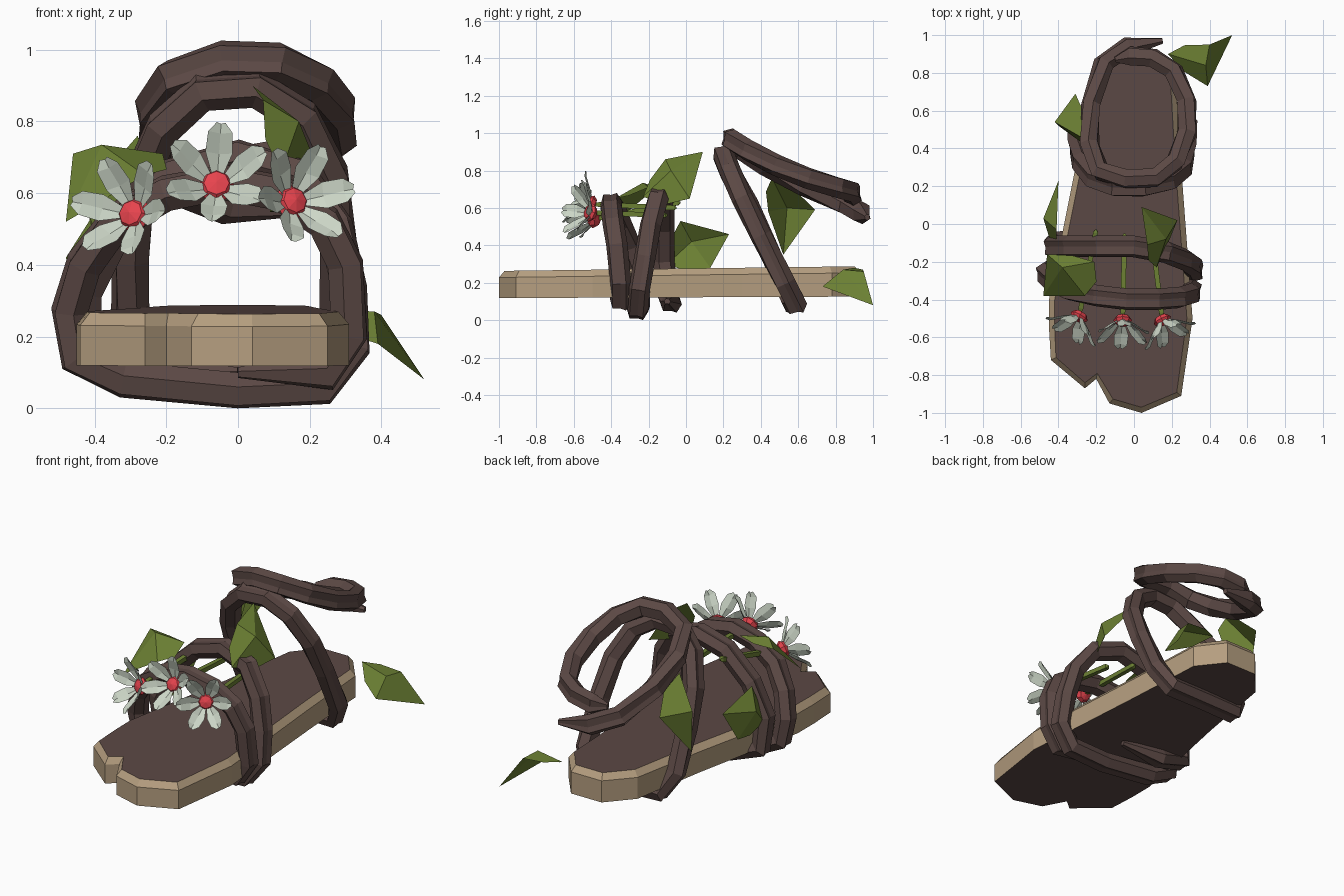
import bpy, bmesh, math
from mathutils import Vector, Matrix

if "Cube" in bpy.data.objects:
    bpy.data.objects.remove(bpy.data.objects["Cube"], do_unlink=True)


def material(name, *srgb):
    rgba = [((c + .055) / 1.055) ** 2.4 for c in srgb] + [1]
    mat = bpy.data.materials.new(name)
    mat.use_nodes = True
    mat.diffuse_color = rgba
    mat.node_tree.nodes["Principled BSDF"].inputs["Base Color"].default_value = rgba
    return mat


bark = material("bark brown", .36, .285, .27)
wood = material("pale wood", .71, .62, .5)
green = material("leaf green", .42, .5, .2)
white = material("petal white", .8, .84, .78)
red = material("flower red", .92, .27, .31)


def finish(bm, name, *mats, fix=True):
    if fix:
        bmesh.ops.recalc_face_normals(bm, faces=bm.faces)
    mesh = bpy.data.meshes.new(name)
    bm.to_mesh(mesh)
    bm.free()
    for mat in mats:
        mesh.materials.append(mat)
    obj = bpy.data.objects.new(name, mesh)
    bpy.context.collection.objects.link(obj)


def sweep(name, path, centre, section, mat, cyclic=False):
    """Sweep a section (outward, sideways) along a path that winds round a centre."""
    bm = bmesh.new()
    pts = [Vector(p) for p in path]
    n = len(pts)
    rings = []
    for i, p in enumerate(pts):
        end = not cyclic and i in (0, n - 1)
        a = pts[i - 1] if cyclic or i else p
        b = pts[(i + 1) % n] if cyclic or i < n - 1 else p
        tangent = (b - a).normalized()
        out = p - centre(p)
        out = (out - tangent * out.dot(tangent)).normalized()
        side = tangent.cross(out)
        size = .3 if end else 1
        rings.append([bm.verts.new(p + (out * u + side * v) * size) for u, v in section])
    m = len(section)
    for i in range(n if cyclic else n - 1):
        r, s = rings[i], rings[(i + 1) % n]
        for j in range(m):
            k = (j + 1) % m
            bm.faces.new((r[j], r[k], s[k], s[j]))
    if not cyclic:
        bm.faces.new(rings[0])
        bm.faces.new(rings[-1])
    finish(bm, name, mat)


# Sole: wooden rim with bark top and underside, notched beside the big toe
outline = [(-.44, -.72), (-.26, -.87), (-.2, -.82), (-.13, -.95), (.04, -1),
           (.25, -.91), (.31, -.5), (.25, .3), (.22, .78), (.1, .93),
           (-.1, .93), (-.23, .78), (-.31, .3), (-.45, -.4), (-.45, -.55)]
bm = bmesh.new()
base = bm.faces.new([bm.verts.new((x, y, .118)) for x, y in outline])
ext = bmesh.ops.extrude_face_region(bm, geom=[base])
top = [g for g in ext["geom"] if isinstance(g, bmesh.types.BMFace)][0]
bmesh.ops.translate(bm, verts=top.verts, vec=(0, 0, .11))
bmesh.ops.recalc_face_normals(bm, faces=bm.faces)
bmesh.ops.inset_region(bm, faces=[top], thickness=.03)
bmesh.ops.translate(bm, verts=top.verts, vec=(0, 0, .035))
for v in bm.verts:
    v.co.z += (v.co.y + 1) * (.013 if v.co.z > .2 else .004)
for f in bm.faces:
    f.material_index = 0 if len(f.verts) > 4 else 1
finish(bm, "sole", bark, wood)

# Vine section with a shallow groove on its outer face
vine = [(-.05, -.025), (-.01, -.056), (.042, -.042), (.04, 0),
        (.05, .03), (.005, .058), (-.045, .035)]

# Foot vine: winds twice over the instep and under the sole
foot_path = [(0, -.36, .1), (.25, -.35, .1), (.31, -.35, .2), (.3, -.37, .4),
             (.24, -.39, .52), (.12, -.4, .6), (-.04, -.4, .63), (-.2, -.38, .6),
             (-.34, -.35, .52), (-.43, -.3, .4), (-.47, -.26, .27), (-.45, -.25, .14),
             (-.32, -.25, .08), (0, -.26, .05), (.24, -.26, .06), (.32, -.25, .17),
             (.31, -.22, .34), (.27, -.19, .51), (.17, -.15, .65), (0, -.12, .7),
             (-.18, -.12, .65), (-.34, -.12, .5), (-.43, -.12, .32), (-.42, -.1, .14),
             (-.25, -.08, .09), (0, -.1, .1)]
sweep("foot_vine", foot_path, lambda p: Vector((-.07, p.y, .33)), vine, bark)

# Ankle vines: an arch looped under the heel and a tilted open ring
arch_path = [(0, .58, .09), (.22, .59, .08), (.28, .53, .2), (.28, .4, .45),
             (.26, .3, .65), (.18, .23, .81), (.05, .2, .89), (-.1, .2, .88),
             (-.21, .24, .78), (-.28, .33, .62), (-.3, .42, .42), (-.3, .52, .2),
             (-.24, .57, .09)]
sweep("ankle_arch", arch_path, lambda p: Vector((0, .55 - p.z * .3, .45)), vine, bark, True)
ring_path = [(.15, .97, .55), (-.03, .94, .57), (-.16, .85, .62), (-.23, .63, .72),
             (-.235, .42, .83), (-.18, .28, .92), (-.04, .24, .97), (.11, .245, .965),
             (.22, .33, .91), (.28, .48, .83), (.28, .65, .76), (.21, .81, .71),
             (.1, .88, .69), (-.02, .89, .67), (-.1, .87, .67)]
sweep("ankle_ring", ring_path, lambda p: Vector((0, .58, p.z)), vine, bark)


# Leaves: folded blades given by base, left, middle, right and tip
def leaf(name, *points):
    base, left, mid, right, tip = [Vector(p) for p in points]
    swell_left, swell_right = [(base + s) / 2 + ((base + s) / 2 - mid) * .25
                               for s in (left, right)]
    bm = bmesh.new()
    rim = [bm.verts.new(p) for p in (base, swell_left, left, tip, right, swell_right)]
    hub = bm.verts.new(mid)
    for i, v in enumerate(rim):
        bm.faces.new((hub, v, rim[(i + 1) % len(rim)]))
    finish(bm, name, green)


leaf("heel_leaf", (.18, .9, .28), (.4, .95, .26), (.38, .84, .27), (.39, .73, .18), (.52, 1, .08))
leaf("ankle_leaf", (-.28, .46, .76), (-.31, .69, .59), (-.42, .54, .6), (-.29, .44, .58), (-.4, .52, .35))
leaf("instep_leaf", (.12, -.23, .66), (.07, -.11, .86), (.17, -.08, .8), (.23, .02, .65), (.04, .09, .9))
leaf("side_leaf", (-.44, -.1, .3), (-.41, -.03, .53), (-.48, .03, .42), (-.43, .13, .28), (-.4, .23, .46))
leaf("toe_leaf", (-.21, -.2, .71), (-.46, -.16, .71), (-.38, -.23, .735), (-.26, -.38, .65), (-.48, -.38, .52))


# Flowers: six cupped petals round a button, each on a stem
def flower(name, centre, facing, phase, stem_end):
    turn = Vector(facing).to_track_quat("Z", "Y").to_matrix().to_4x4()
    place = Matrix.Translation(centre) @ turn
    bm = bmesh.new()
    for k in range(6):
        spin = Matrix.Rotation(math.radians(60 * k + phase), 4, "Z")
        rows = []
        for r, w, h in ((.025, .014, 0), (.08, .038, .04), (.125, .034, .08), (.15, .012, .09)):
            rows.append([bm.verts.new(place @ spin @ Vector((r, w * s, h + .01 * abs(s))))
                         for s in (-1, 0, 1)])
        for a, b in zip(rows, rows[1:]):
            for j in (0, 1):
                bm.faces.new((a[j], b[j], b[j + 1], a[j + 1]))
    finish(bm, name + "_petals", white, fix=False)
    bm = bmesh.new()
    bmesh.ops.create_uvsphere(bm, u_segments=8, v_segments=4, radius=.05,
                              matrix=place @ Matrix.Diagonal((1, 1, .6, 1)))
    finish(bm, name + "_button", red)
    square = [(s * .013, t * .013) for s, t in ((-1, -1), (1, -1), (1, 1), (-1, 1))]
    start, end = Vector(centre), Vector(stem_end)
    path = [start.lerp(end, t) for t in (0, .1, .97, 1)]
    sweep(name + "_stem", path, lambda p: p - Vector((0, 0, 1)), square, green)


flower("right_flower", (-.29, -.49, .54), (-.55, -1, .3), -5, (-.2, -.03, .63))
flower("middle_flower", (-.06, -.51, .62), (0, -1, .45), 25, (-.05, -.05, .6))
flower("left_flower", (.15, -.51, .575), (.5, -1, .3), 5, (.1, -.1, .56))
